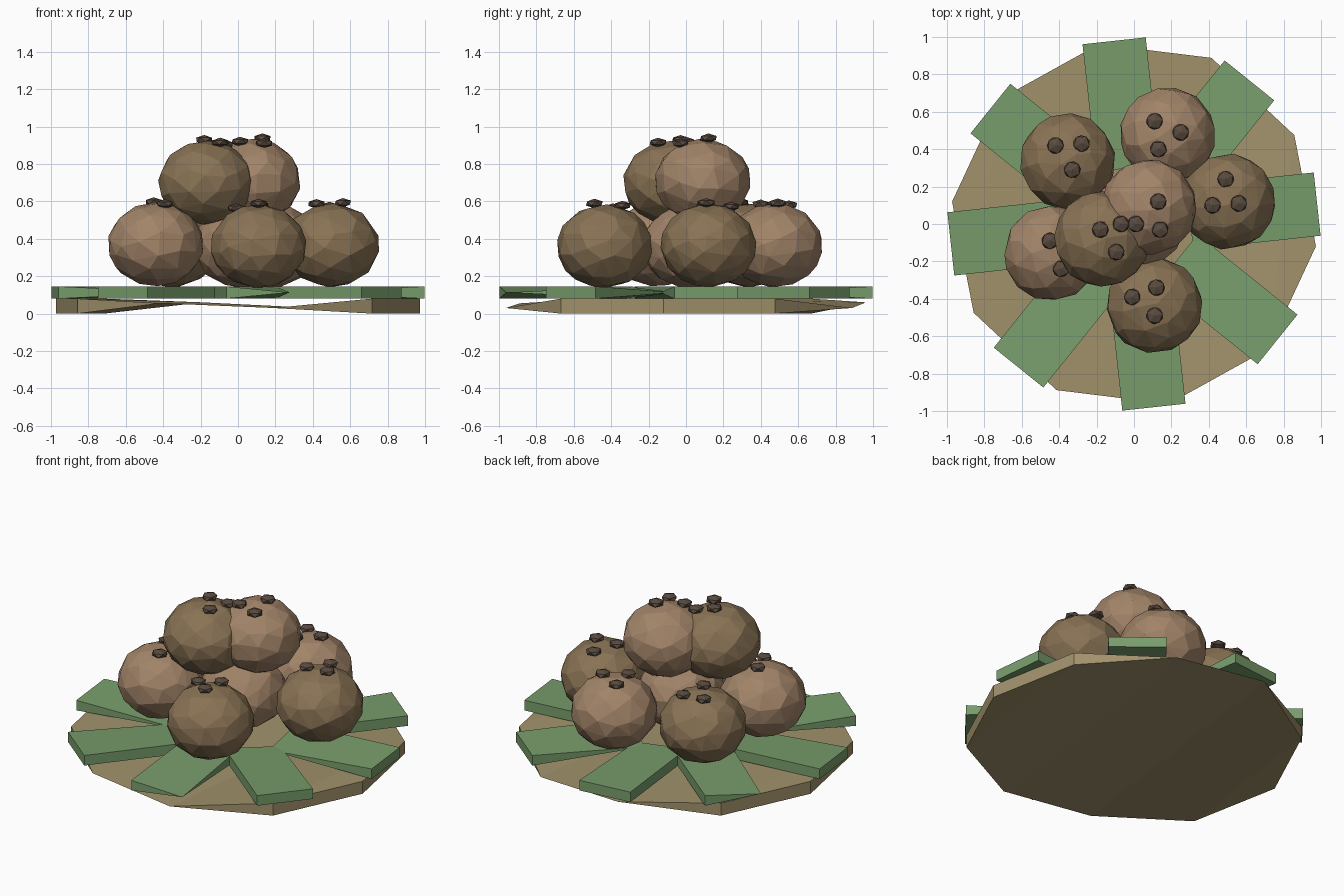
import bpy, bmesh
from math import radians, sin, cos, sqrt
from mathutils import Matrix

if "Cube" in bpy.data.objects:
    bpy.data.objects.remove(bpy.data.objects["Cube"])


def mat(name, rgb):
    m = bpy.data.materials.new(name)
    m.diffuse_color = (*rgb, 1)
    m.use_nodes = True
    m.node_tree.nodes["Principled BSDF"].inputs["Base Color"].default_value = m.diffuse_color
    return m


PLATE = mat("tan", (0.36, 0.29, 0.15))
LEAF = mat("green", (0.19, 0.34, 0.15))
LIGHT = mat("light_brown", (0.36, 0.23, 0.14))
DARK = mat("dark_brown", (0.25, 0.17, 0.09))
SEED = mat("seed_brown", (0.10, 0.07, 0.05))


def make(name, bm, material):
    bmesh.ops.recalc_face_normals(bm, faces=bm.faces)
    me = bpy.data.meshes.new(name)
    bm.to_mesh(me)
    bm.free()
    me.materials.append(material)
    ob = bpy.data.objects.new(name, me)
    bpy.context.collection.objects.link(ob)
    return ob


# Plate: ten sided disc whose front and back corners are pinched to thin points
bm = bmesh.new()
PINCH = {2: 0.03, 3: 0.06, 7: 0.055, 8: 0.03}
low, top = [], []
for i in range(10):
    a = radians(-7 + 36 * i)
    x, y = 0.98 * cos(a), 0.98 * sin(a)
    if i in PINCH:
        v = bm.verts.new((x, y, PINCH[i]))
        low.append(v)
        top.append(v)
    else:
        low.append(bm.verts.new((x, y, 0)))
        top.append(bm.verts.new((x, y, 0.08)))
for i in range(10):
    j = (i + 1) % 10
    ring = list(dict.fromkeys((low[i], low[j], top[j], top[i])))
    if len(ring) > 2:
        bm.faces.new(ring)
for side in (low, top):
    for ids in ((0, 1, 9), (1, 2, 8, 9), (4, 5, 6), (3, 4, 6, 7)):
        bm.faces.new([side[k] for k in ids])
bm.faces.new([low[k] for k in (2, 3, 7, 8)])
make("plate", bm, PLATE)

# Leaves: eight radial slabs, some with one pinched corner
# corners: 0 inner right, 1 outer right, 2 outer left, 3 inner left
LEAF_PINCH = {0: 0, 1: 3, 2: 0, 3: 2, 4: 3, 5: 0, 6: 2, 7: 3}
for k in range(8):
    bm = bmesh.new()
    rot = Matrix.Rotation(radians(6.2 + 45 * k), 4, 'Z')
    lo, hi = [], []
    for c, (x, y) in enumerate(((0.3, -0.17), (0.985, -0.17), (0.985, 0.17), (0.3, 0.17))):
        if c == LEAF_PINCH[k]:
            v = bm.verts.new((x, y, 0.113))
            lo.append(v)
            hi.append(v)
        else:
            lo.append(bm.verts.new((x, y, 0.08)))
            hi.append(bm.verts.new((x, y, 0.145)))
    bm.faces.new(lo)
    bm.faces.new(hi)
    for i in range(4):
        j = (i + 1) % 4
        bm.faces.new(list(dict.fromkeys((lo[i], lo[j], hi[j], hi[i]))))
    bm.transform(rot)
    make(f"leaf_{k + 1}", bm, LEAF)

# Balls: slightly flattened faceted spheres, each with three seeds on top
BALLS = [
    (0.11, -0.435, 0.36, DARK, ((-0.01, -0.39), (0.12, -0.34), (0.11, -0.49))),
    (0.50, 0.12, 0.365, DARK, ((0.49, 0.24), (0.42, 0.10), (0.56, 0.11))),
    (0.18, 0.475, 0.365, LIGHT, ((0.11, 0.55), (0.25, 0.49), (0.13, 0.40))),
    (-0.355, 0.335, 0.365, DARK, ((-0.42, 0.42), (-0.28, 0.43), (-0.33, 0.29))),
    (-0.44, -0.155, 0.37, LIGHT, ((-0.45, -0.09), (-0.39, -0.24), (-0.34, -0.11))),
    (0.02, 0.02, 0.36, LIGHT, ()),
    (-0.17, -0.08, 0.70, DARK, ((-0.18, -0.03), (-0.095, -0.15), (-0.07, 0.0))),
    (0.08, 0.09, 0.71, LIGHT, ((0.13, 0.12), (0.01, 0.0), (0.14, -0.03))),
]
R, H = 0.255, 0.222
for n, (x, y, z, m, seeds) in enumerate(BALLS, 1):
    bm = bmesh.new()
    bmesh.ops.create_icosphere(bm, subdivisions=3, radius=1)
    bm.transform(Matrix.Rotation(n * 1.3, 4, 'Z') @ Matrix.Rotation(n * 0.7, 4, 'X'))
    bm.transform(Matrix.Translation((x, y, z)) @ Matrix.Diagonal((R, R, H, 1)))
    ball = make(f"ball_{n}", bm, m)
    dec = ball.modifiers.new("facets", 'DECIMATE')
    dec.ratio = 0.42
    for s, (sx, sy) in enumerate(seeds, 1):
        d2 = ((sx - x) ** 2 + (sy - y) ** 2) / R ** 2
        sz = z + H * sqrt(max(0, 1 - d2)) + 0.012
        bm = bmesh.new()
        bmesh.ops.create_icosphere(bm, subdivisions=1, radius=1)
        bm.transform(Matrix.Translation((sx, sy, sz)) @ Matrix.Diagonal((0.05, 0.05, 0.025, 1))
                     @ Matrix.Rotation(s + n, 4, 'Z'))
        make(f"seed_{n}_{s}", bm, SEED)
